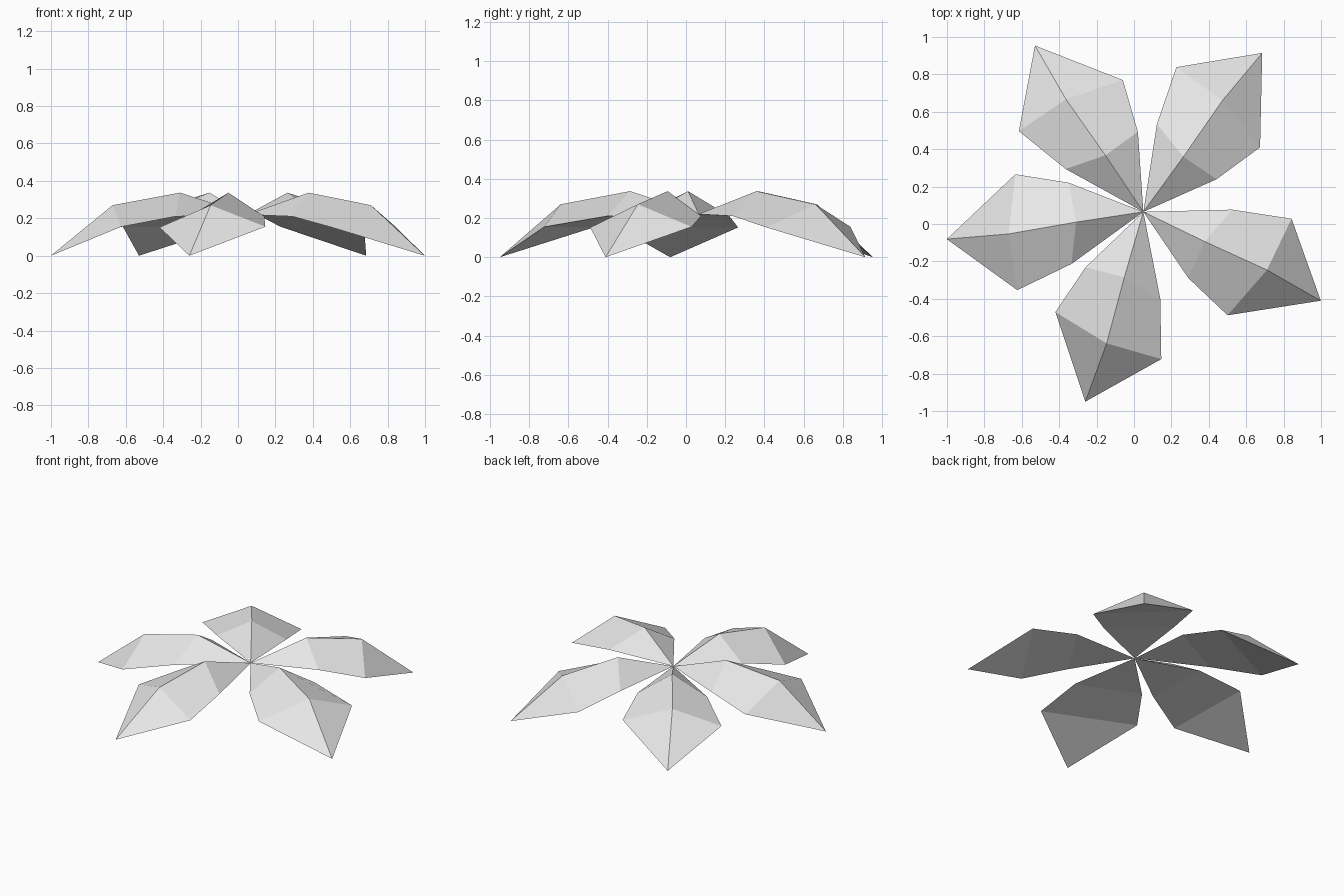
import bpy
import bmesh
from math import radians
from mathutils import Matrix, Vector

if "Cube" in bpy.data.objects:
    bpy.data.objects.remove(bpy.data.objects["Cube"])

grey = bpy.data.materials.new("Light grey")
grey.use_nodes = True
colour = (0.8, 0.8, 0.8, 1)
grey.diffuse_color = colour
grey.node_tree.nodes["Principled BSDF"].inputs["Base Color"].default_value = colour

# Leaf profile along +x: right edge, folded ridge and left edge
STEM, TIP = (0, 0, 0.22), (1.061, 0, 0)
RIGHT = [(0.374, -0.209, 0.21), (0.65, -0.293, 0.152)]
RIDGE = [(0.364, 0.005, 0.337), (0.73, 0.018, 0.27)]
LEFT = [(0.419, 0.223, 0.21), (0.725, 0.322, 0.155)]


def build_leaf_mesh():
    bm = bmesh.new()
    stem, tip = bm.verts.new(STEM), bm.verts.new(TIP)
    rails = [[stem] + [bm.verts.new(p) for p in side] + [tip]
             for side in (RIGHT, RIDGE, LEFT)]
    # Two upper slopes and a closed underside, skinned between the rails
    for a, b in zip(rails, rails[1:] + rails[:1]):
        bm.faces.new((a[0], a[1], b[1]))
        bm.faces.new((a[1], a[2], b[2], b[1]))
        bm.faces.new((a[2], a[3], b[2]))
    bmesh.ops.recalc_face_normals(bm, faces=bm.faces)
    mesh = bpy.data.meshes.new("leaf")
    bm.to_mesh(mesh)
    bm.free()
    mesh.materials.append(grey)
    return mesh


# Five copies of the leaf fan out from the shared centre
leaf_mesh = build_leaf_mesh()
centre = Matrix.Translation(Vector((0.05, 0.065, 0)))
for number, angle in enumerate((53.2, 123.1, 187.9, 253.0, 333.4), 1):
    leaf = bpy.data.objects.new(f"leaf_{number}", leaf_mesh)
    leaf.matrix_world = centre @ Matrix.Rotation(radians(angle), 4, "Z")
    bpy.context.collection.objects.link(leaf)
